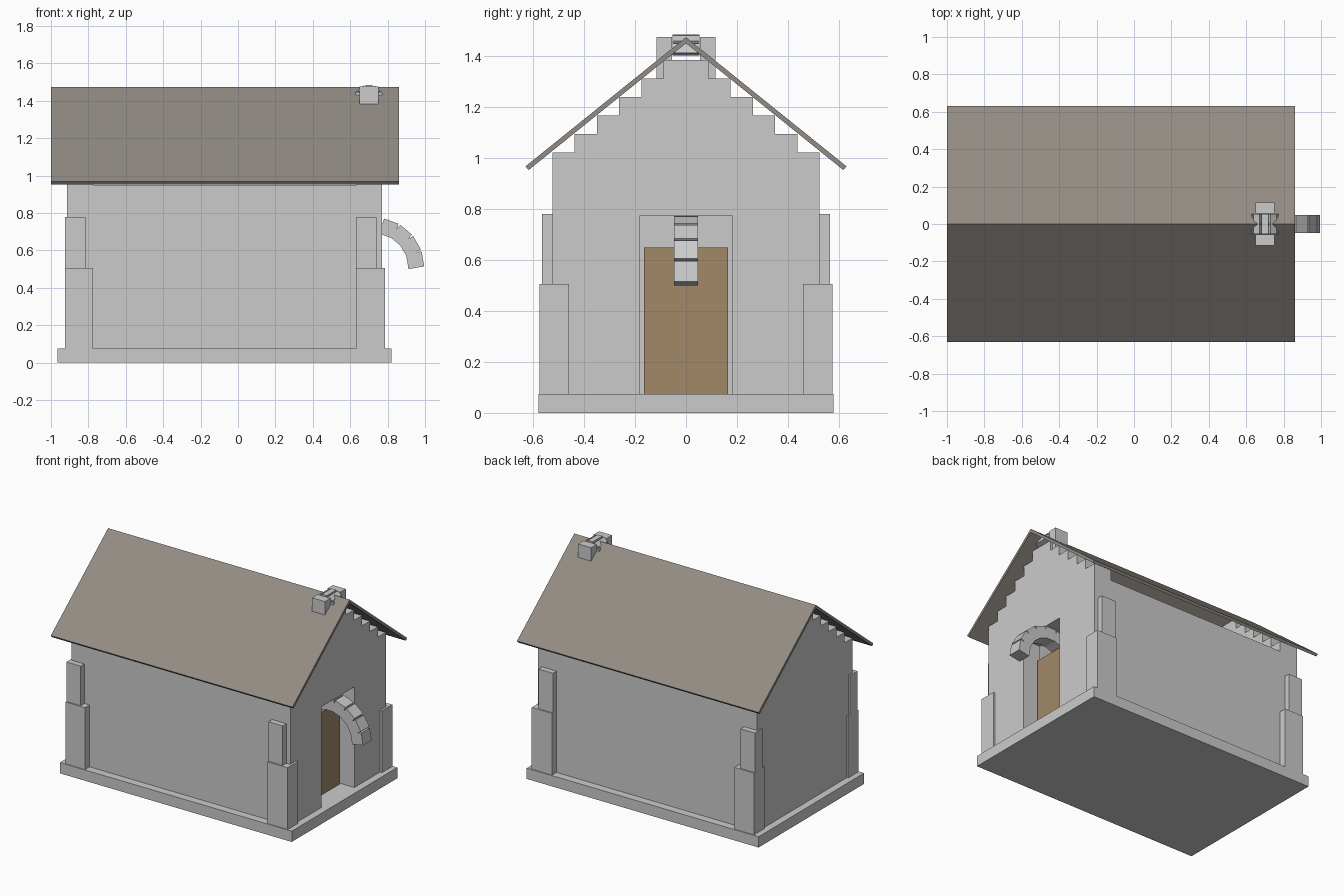
import bpy, bmesh
from math import radians, cos, sin
from mathutils import Matrix, Vector

if "Cube" in bpy.data.objects:
    bpy.data.objects.remove(bpy.data.objects["Cube"])


def make_object(name, bm, mat=None):
    bmesh.ops.recalc_face_normals(bm, faces=bm.faces)
    mesh = bpy.data.meshes.new(name)
    bm.to_mesh(mesh)
    bm.free()
    ob = bpy.data.objects.new(name, mesh)
    bpy.context.collection.objects.link(ob)
    if mat:
        mesh.materials.append(mat)
    return ob


def box(name, x, y, z, mat=None):
    """Box from (min, max) ranges on each axis."""
    size = [r[1] - r[0] for r in (x, y, z)]
    mid = [(r[1] + r[0]) / 2 for r in (x, y, z)]
    bm = bmesh.new()
    bmesh.ops.create_cube(bm, size=1, matrix=Matrix.Translation(mid) @ Matrix.Diagonal((*size, 1)))
    return make_object(name, bm, mat)


def arch(name, cx, cz, radius, depth, length, width, count):
    """Half ring of separate wedge stones in the XZ plane."""
    bm = bmesh.new()
    step = 180 / count
    for i in range(count):
        a = radians((i + 0.5) * step)
        m = (Matrix.Translation((cx + radius * cos(a), 0, cz + radius * sin(a)))
             @ Matrix.Rotation(-a, 4, 'Y') @ Matrix.Diagonal((depth, width, length, 1)))
        bmesh.ops.create_cube(bm, size=1, matrix=m)
    return make_object(name, bm)


def material(name, color):
    m = bpy.data.materials.new(name)
    m.diffuse_color = (*color, 1)
    m.use_nodes = True
    m.node_tree.nodes["Principled BSDF"].inputs["Base Color"].default_value = m.diffuse_color
    return m


wood = material("door_wood", (0.36, 0.25, 0.14))
slate = material("roof_slate", (0.29, 0.26, 0.23))

X0, X1, T, W = -0.915, 0.77, 0.14, 0.525   # wall ends, thickness, half width
EAVE = 0.95

# Base and walls
box("plinth", (-0.965, 0.82), (-0.58, 0.58), (0, 0.075))
box("rear_wall", (X0, X0 + T), (-W, W), (0.075, EAVE))
box("door_lintel", (X1 - T, X1), (-0.18, 0.18), (0.775, 1.0))
box("door", (0.64, 0.665), (-0.165, 0.165), (0.075, 0.65), wood)

for s, side in ((-1, "front"), (1, "back")):
    def span(a, b):
        return tuple(sorted((s * a, s * b)))
    box(side + "_side_wall", (X0 + T, X1 - T), span(W - T, W), (0.075, EAVE))
    box(side + "_door_jamb", (X1 - T, X1), span(0.18, W), (0.075, EAVE))
    # Two-stage corner buttresses
    for end, lo, up in (("left", (-0.925, -0.775), (-0.925, -0.815)),
                        ("right", (0.63, 0.785), (0.63, 0.74))):
        box(f"{side}_{end}_buttress_lower", lo, span(0.46, 0.575), (0.075, 0.505))
        box(f"{side}_{end}_buttress_upper", up, span(0.48, 0.565), (0.505, 0.78))
    # Sloping roof slab
    bm = bmesh.new()
    profile = [(0, 1.475), (0.63, 0.968), (0.618, 0.953), (0, 1.451)]
    face = bm.faces.new([bm.verts.new((-1, s * y, z)) for y, z in profile])
    ext = bmesh.ops.extrude_face_region(bm, geom=[face])
    bmesh.ops.translate(bm, vec=Vector((1.86, 0, 0)),
                        verts=[v for v in ext["geom"] if isinstance(v, bmesh.types.BMVert)])
    make_object(side + "_roof_slope", bm, slate)
    # Bell housing pillar
    box(side + "_bell_pillar", (0.65, 0.75), span(0.055, 0.115), (1.31, 1.476))

# Stepped gables at both ends
H = 0.0725
for end, x in (("rear", (X0, X0 + T)), ("door", (X1 - T, X1))):
    for i in range(6):
        half = W * (6 - i) / 6
        box(f"{end}_gable_course_{i + 1}", x, (-half, half), (EAVE + i * H, EAVE + (i + 1) * H))

# Stone arches
arch("door_arch", 0.73, 0.51, 0.22, 0.085, 0.082, 0.094, 9)
arch("bell_arch", 0.70, 1.408, 0.06, 0.034, 0.038, 0.106, 5)
